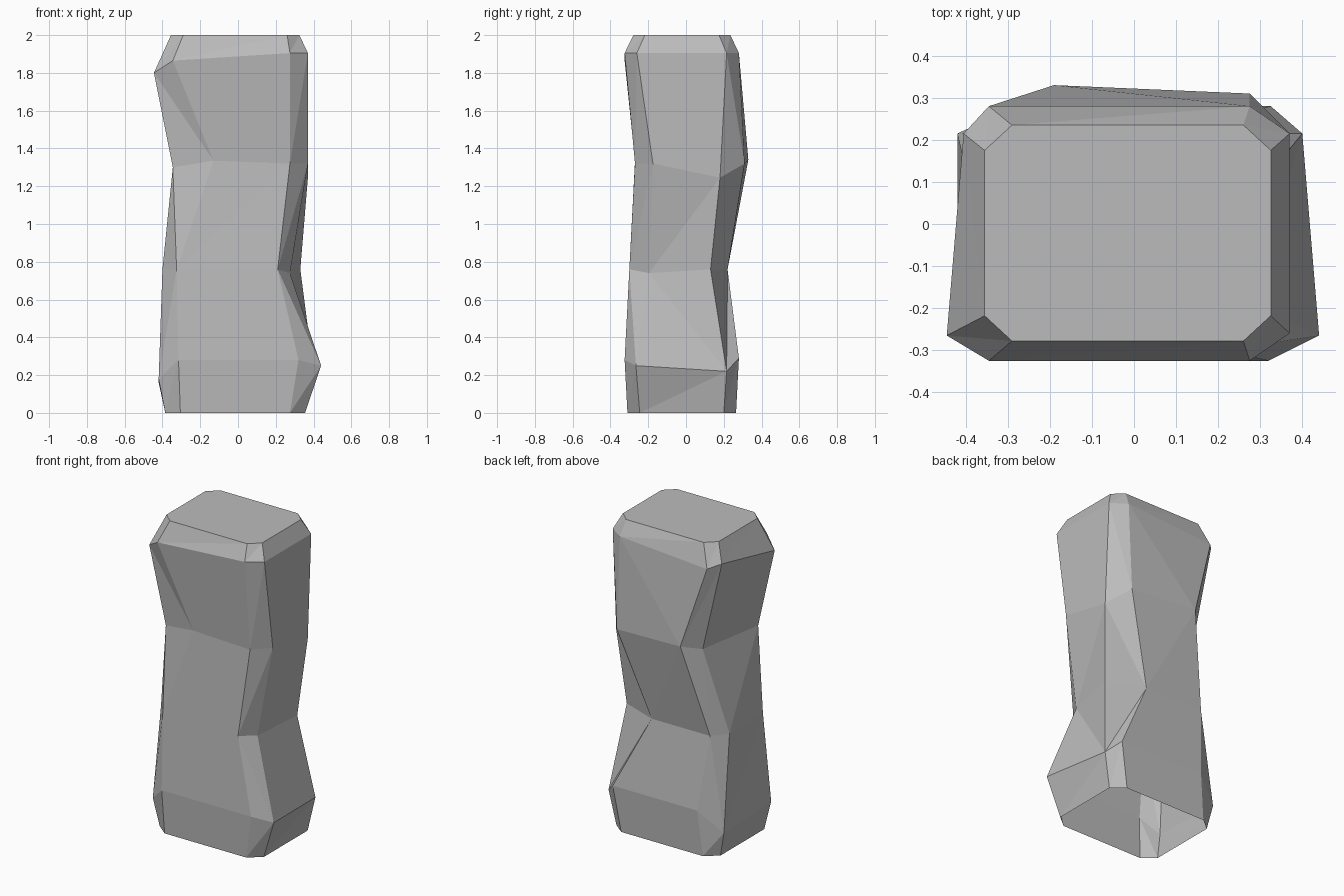
import bpy
import bmesh

cube = bpy.data.objects.get("Cube")
if cube:
    bpy.data.objects.remove(cube, do_unlink=True)

# Corner numbers of a chamfered rectangle, counter-clockwise from the front
(FRONT_A, FRONT_B, SIDE_B_FRONT, SIDE_B_BACK,
 BACK_B, BACK_A, SIDE_A_BACK, SIDE_A_FRONT) = range(8)


def ring(z, x0, x1, y0, y1, cx, cy, worn=None):
    """Chamfered rectangle; worn corners are moved to given places."""
    pts = [(x0 + cx, y0, z), (x1 - cx, y0, z), (x1, y0 + cy, z), (x1, y1 - cy, z),
           (x1 - cx, y1, z), (x0 + cx, y1, z), (x0, y1 - cy, z), (x0, y0 + cy, z)]
    for corner, place in (worn or {}).items():
        pts[corner] = place
    return pts


# Cross-sections from the open foot to the flat top
foot = ring(0, -.385, .355, -.31, .265, .08, .065)
base = ring(.28, -.415, .40, -.325, .28, .1, .06, {
    FRONT_B: (.32, -.325, .28),
    SIDE_B_FRONT: (.44, -.265, .25),
    SIDE_B_BACK: (.40, .215, .22),
    BACK_B: (.325, .28, .29),
    BACK_A: (-.275, .28, .29),
    SIDE_A_BACK: (-.42, .215, .16),
    SIDE_A_FRONT: (-.42, -.265, .18)})
waist = ring(.76, -.4, .33, -.3, .22, .075, .09, {
    FRONT_B: (.21, -.3, .76),
    SIDE_B_FRONT: (.275, -.195, .74),
    BACK_B: (.09, .22, .76)})
shoulder = ring(1.32, -.345, .37, -.27, .31, .095, .06, {
    FRONT_A: (-.13, -.27, 1.335),
    SIDE_B_FRONT: (.37, -.175, 1.32),
    SIDE_B_BACK: (.37, .18, 1.245),
    BACK_A: (-.19, .33, 1.34),
    SIDE_A_BACK: (-.28, .23, 1.31),
    SIDE_A_FRONT: (-.345, -.24, 1.3)})
crown = ring(1.905, -.44, .37, -.325, .28, .095, .065, {
    FRONT_A: (-.345, -.325, 1.865),
    BACK_A: (-.345, .28, 1.86),
    SIDE_A_BACK: (-.405, .215, 1.885),
    SIDE_A_FRONT: (-.445, -.265, 1.8)})
top = ring(2, -.355, .325, -.278, .235, .065, .06)

# Crease direction of each side, per band: R rises to the next corner, F falls
creases = ["RRRRRRRR", "FFFRFFRR", "RRRFRRRF", "RRRFFRFF", "RRRRRRRR"]

bm = bmesh.new()
rings = [[bm.verts.new(p) for p in r]
         for r in (foot, base, waist, shoulder, crown, top)]
for low, high, marks in zip(rings, rings[1:], creases):
    for i, mark in enumerate(marks):
        j = (i + 1) % len(marks)
        a, b, c, d = low[i], low[j], high[j], high[i]
        if mark == "R":
            tris = ((a, b, c), (a, c, d))
        else:
            tris = ((a, b, d), (b, c, d))
        for tri in tris:
            bm.faces.new(tri)
bm.faces.new(rings[-1])

mesh = bpy.data.meshes.new("stone_pillar")
bm.to_mesh(mesh)
bm.free()

# Plain grey stone
stone = bpy.data.materials.new("grey_stone")
stone.use_nodes = True
grey = (.5, .5, .5, 1)
stone.diffuse_color = grey
stone.node_tree.nodes["Principled BSDF"].inputs["Base Color"].default_value = grey
mesh.materials.append(stone)

pillar = bpy.data.objects.new("stone_pillar", mesh)
bpy.context.collection.objects.link(pillar)
